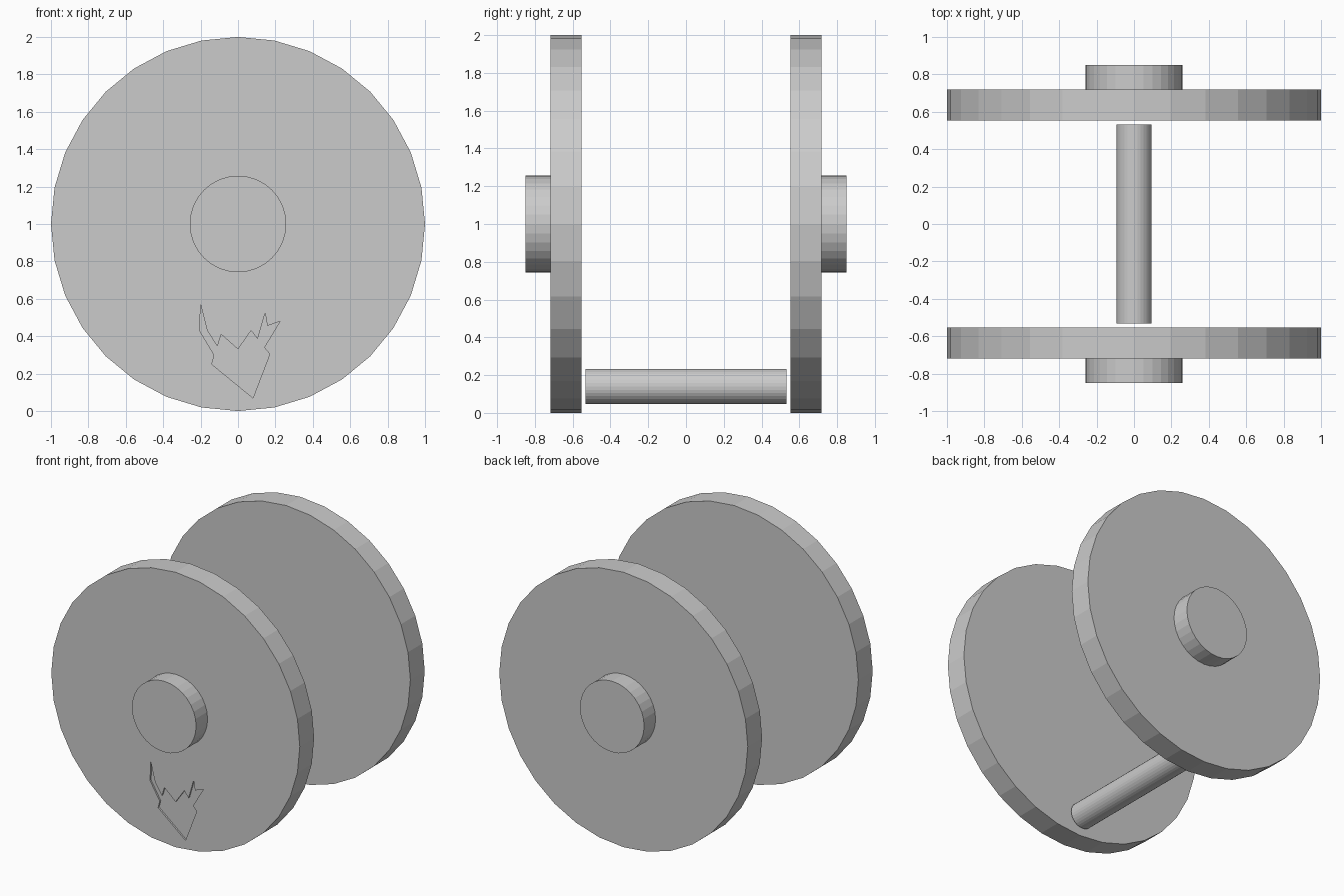
import bpy, bmesh, math

if "Cube" in bpy.data.objects:
    bpy.data.objects.remove(bpy.data.objects["Cube"])


def rod_along_y(name, radius, y0, y1, z, sides=32):
    """Flat-faced cylinder running along y."""
    bpy.ops.mesh.primitive_cylinder_add(
        vertices=sides, radius=radius, depth=y1 - y0,
        location=(0, (y0 + y1) / 2, z), rotation=(math.pi / 2, 0, 0))
    ob = bpy.context.object
    ob.name = name
    bpy.ops.object.transform_apply(location=True, rotation=True, scale=True)
    return ob


def outline_prism(name, points, y0, y1):
    """Extrude an x-z outline along y."""
    bm = bmesh.new()
    face = bm.faces.new([bm.verts.new((x, y0, z)) for x, z in points])
    new = bmesh.ops.extrude_face_region(bm, geom=[face])["geom"]
    bmesh.ops.translate(bm, vec=(0, y1 - y0, 0),
                        verts=[v for v in new if isinstance(v, bmesh.types.BMVert)])
    bmesh.ops.recalc_face_normals(bm, faces=bm.faces)
    mesh = bpy.data.meshes.new(name)
    bm.to_mesh(mesh)
    bm.free()
    ob = bpy.data.objects.new(name, mesh)
    bpy.context.collection.objects.link(ob)
    return ob


# Two discs, each with an outer hub
wheels = {}
for side, s in (("front", -1), ("back", 1)):
    y_in, y_out, y_hub = 0.553 * s, 0.718 * s, 0.85 * s
    wheels[side] = rod_along_y(side + "_disc", 1.0, min(y_in, y_out), max(y_in, y_out), 1.0)
    rod_along_y(side + "_hub", 0.258, min(y_out, y_hub), max(y_out, y_hub), 1.0)

# Low bar between the discs
rod_along_y("cross_bar", 0.093, -0.533, 0.533, 0.14)

# Shallow jagged chip cut in the front disc
chip = [(-0.20, 0.57), (-0.165, 0.43), (-0.11, 0.345), (-0.09, 0.41), (0.0, 0.33),
        (0.07, 0.43), (0.105, 0.385), (0.145, 0.525), (0.157, 0.455), (0.225, 0.48),
        (0.14, 0.34), (0.17, 0.305), (0.08, 0.07), (-0.14, 0.25), (-0.127, 0.30),
        (-0.205, 0.43)]
cutter = outline_prism("chip_cutter", chip, -0.76, -0.706)
cutter.hide_render = True
disc = wheels["front"]
mod = disc.modifiers.new("chip", 'BOOLEAN')
mod.operation = 'DIFFERENCE'
mod.solver = 'EXACT'
mod.object = cutter
bpy.context.view_layer.objects.active = disc
bpy.ops.object.modifier_apply(modifier=mod.name)
bpy.data.objects.remove(cutter)
